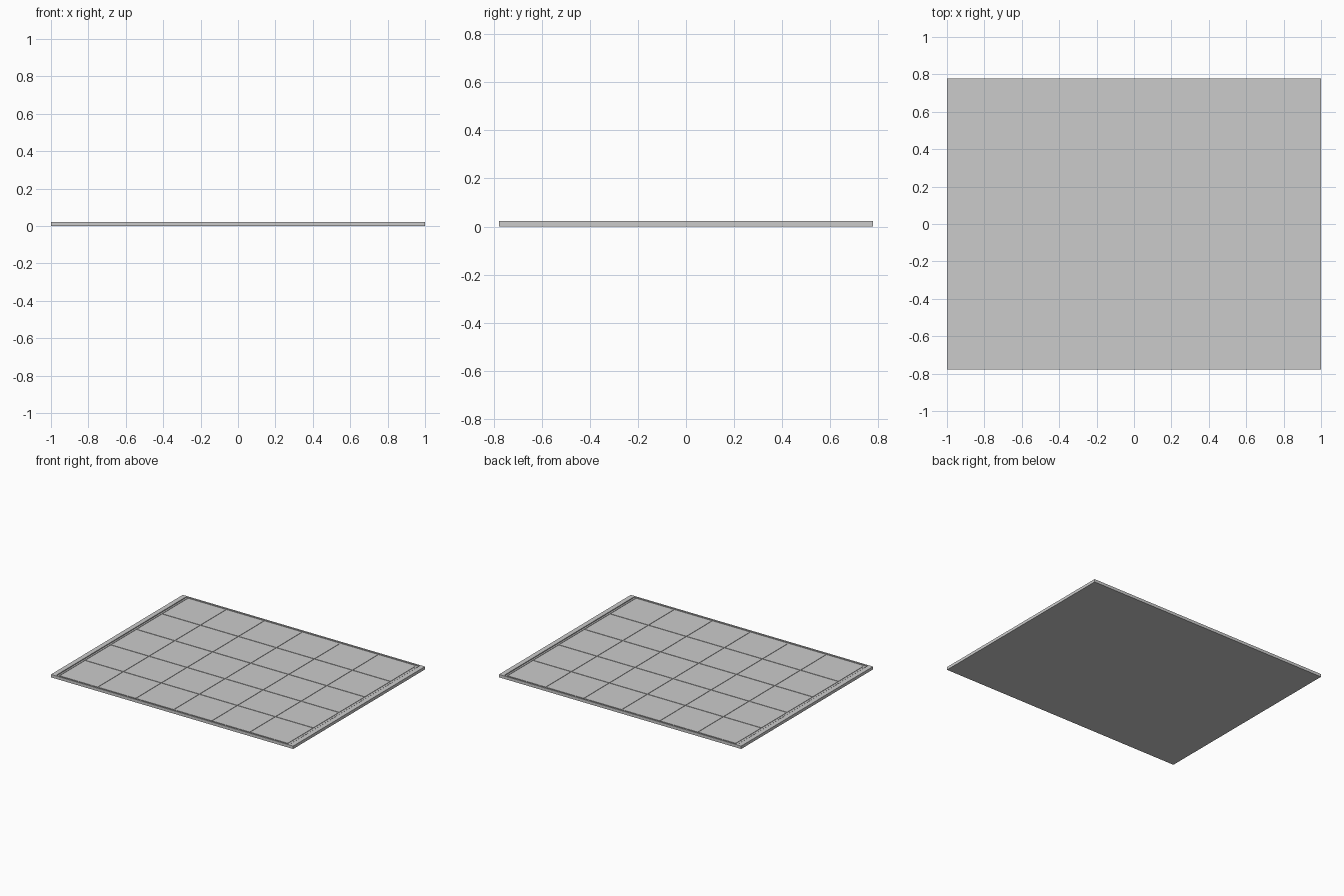
import bpy

if "Cube" in bpy.data.objects:
    bpy.data.objects.remove(bpy.data.objects["Cube"])


def box(name, x0, x1, y0, y1, z0, z1):
    bpy.ops.mesh.primitive_cube_add(size=1, location=((x0 + x1) / 2, (y0 + y1) / 2, (z0 + z1) / 2))
    ob = bpy.context.object
    ob.name = name
    ob.scale = (x1 - x0, y1 - y0, z1 - z0)
    bpy.ops.object.transform_apply(location=True, rotation=False, scale=True)
    return ob


W, D, H = 1.0, 0.777, 0.022
RAIL_X, RAIL_Y = 0.964, 0.766
DECK, TOP = 0.015, 0.018
GAP = 0.006

# backing sheet
box("backing_sheet", -RAIL_X, RAIL_X, -RAIL_Y, RAIL_Y, 0, DECK)

# outer frame: long rails front and back, wider rails at the ends
for s, side in ((-1, "front"), (1, "back")):
    y0, y1 = sorted((s * RAIL_Y, s * D))
    box(side + "_frame_rail", -W, W, y0, y1, 0, H)
for s, side in ((-1, "left"), (1, "right")):
    x0, x1 = sorted((s * RAIL_X, s * W))
    box(side + "_frame_rail", x0, x1, -RAIL_Y, RAIL_Y, 0, H)
    # narrow strip beside each end rail
    x0, x1 = sorted((s * 0.948, s * 0.958))
    box(side + "_edge_strip", x0, x1, -0.758, 0.758, DECK, TOP)

# grid of flat cells, 6 by 5
PX, PY = 0.314, 0.303
cell = box("cell", -3 * PX + GAP / 2, -2 * PX - GAP / 2,
           -2.5 * PY + GAP / 2, -1.5 * PY - GAP / 2, DECK, TOP)
for label, count, step in (("columns", 6, (PX, 0, 0)), ("rows", 5, (0, PY, 0))):
    arr = cell.modifiers.new(label, 'ARRAY')
    arr.count = count
    arr.use_relative_offset = False
    arr.use_constant_offset = True
    arr.constant_offset_displace = step
